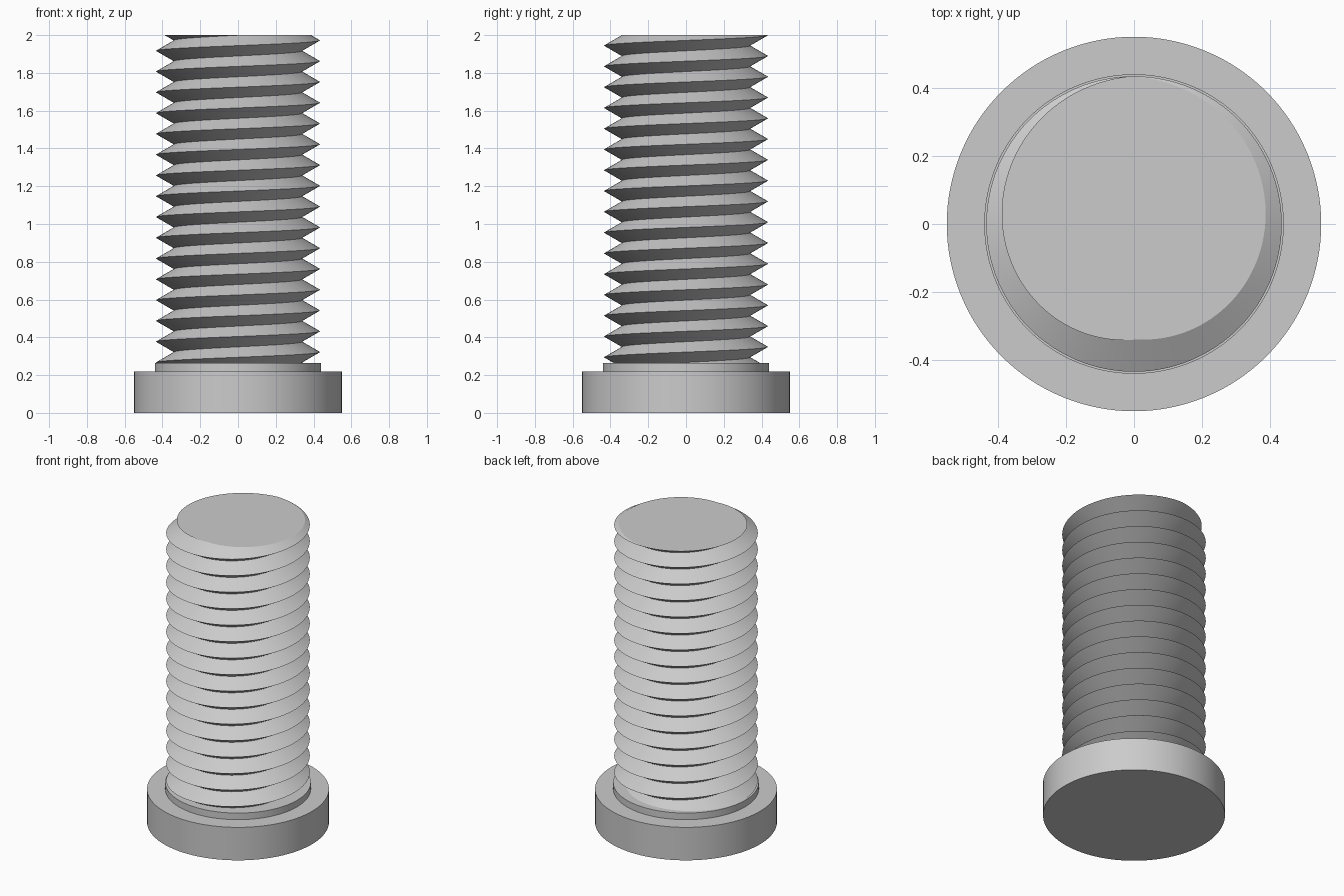
import bpy
import bmesh
from math import sin, cos, pi
from mathutils import Matrix

cube = bpy.data.objects.get("Cube")
if cube:
    bpy.data.objects.remove(cube, do_unlink=True)

SIDES = 128
PITCH = 0.11
CREST, ROOT, BORE = 0.434, 0.339, 0.243
SHANK_BOTTOM, TOP = 0.264, 2.0

steel = bpy.data.materials.new("grey steel")
steel.use_nodes = True
grey = (0.6, 0.6, 0.6, 1)
steel.diffuse_color = grey
steel.node_tree.nodes["Principled BSDF"].inputs["Base Color"].default_value = grey


def finish(bm, name):
    """Turn a bmesh into a shaded object."""
    bmesh.ops.recalc_face_normals(bm, faces=bm.faces)
    mesh = bpy.data.meshes.new(name)
    bm.to_mesh(mesh)
    bm.free()
    mesh.materials.append(steel)
    ob = bpy.data.objects.new(name, mesh)
    bpy.context.collection.objects.link(ob)
    bpy.ops.object.select_all(action="DESELECT")
    ob.select_set(True)
    bpy.context.view_layer.objects.active = ob
    bpy.ops.object.shade_smooth_by_angle(angle=pi / 6)
    return ob


# Head: round flange, collar and blind floor of the bore, turned from a profile
profile = [(0, 0), (0.55, 0), (0.55, 0.22), (0.44, 0.22), (0.44, SHANK_BOTTOM),
           (BORE, SHANK_BOTTOM), (BORE, 0.22), (0.068, 0.22), (0.068, 0.11), (0, 0.11)]
bm = bmesh.new()
points = [bm.verts.new((r, 0, z)) for r, z in profile]
edges = [bm.edges.new(pair) for pair in zip(points, points[1:])]
bmesh.ops.spin(bm, geom=points + edges, axis=(0, 0, 1), cent=(0, 0, 0),
               angle=2 * pi, steps=SIDES)
bmesh.ops.remove_doubles(bm, verts=bm.verts, dist=0.0001)
finish(bm, "flanged_head")

# Shank: right-handed V thread, each column of points rising around the axis
bm = bmesh.new()
ROWS = 40
columns = []
for i in range(SIDES):
    a = 2 * pi * i / SIDES
    column = []
    for k in range(ROWS):
        r = ROOT if k % 2 else CREST
        z = 0.102 + PITCH * (k / 2 + i / SIDES)
        column.append(bm.verts.new((r * cos(a), r * sin(a), z)))
    columns.append(column)
for i in range(SIDES):
    # The last column meets the first one a full turn higher
    here, there = columns[i], columns[(i + 1) % SIDES]
    shift = 2 if i == SIDES - 1 else 0
    for k in range(ROWS - 1 - shift):
        bm.faces.new((here[k], there[k + shift], there[k + 1 + shift], here[k + 1]))

# Trim the thread flat at both ends
for z, up in ((SHANK_BOTTOM, -1), (TOP, 1)):
    bmesh.ops.bisect_plane(bm, geom=bm.verts[:] + bm.edges[:] + bm.faces[:], dist=1e-6,
                           plane_co=(0, 0, z), plane_no=(0, 0, up), clear_outer=True)

# End rims and bore wall
rings = []
for z in (SHANK_BOTTOM, TOP):
    outer = [e for e in bm.edges if e.is_boundary
             and all(abs(v.co.z - z) < 1e-4 for v in e.verts)]
    ring = bmesh.ops.create_circle(bm, segments=SIDES, radius=BORE,
                                   matrix=Matrix.Translation((0, 0, z)))["verts"]
    inner = list({e for v in ring for e in v.link_edges})
    bmesh.ops.bridge_loops(bm, edges=outer + inner)
    rings += inner
bmesh.ops.bridge_loops(bm, edges=rings)
finish(bm, "threaded_shank")
